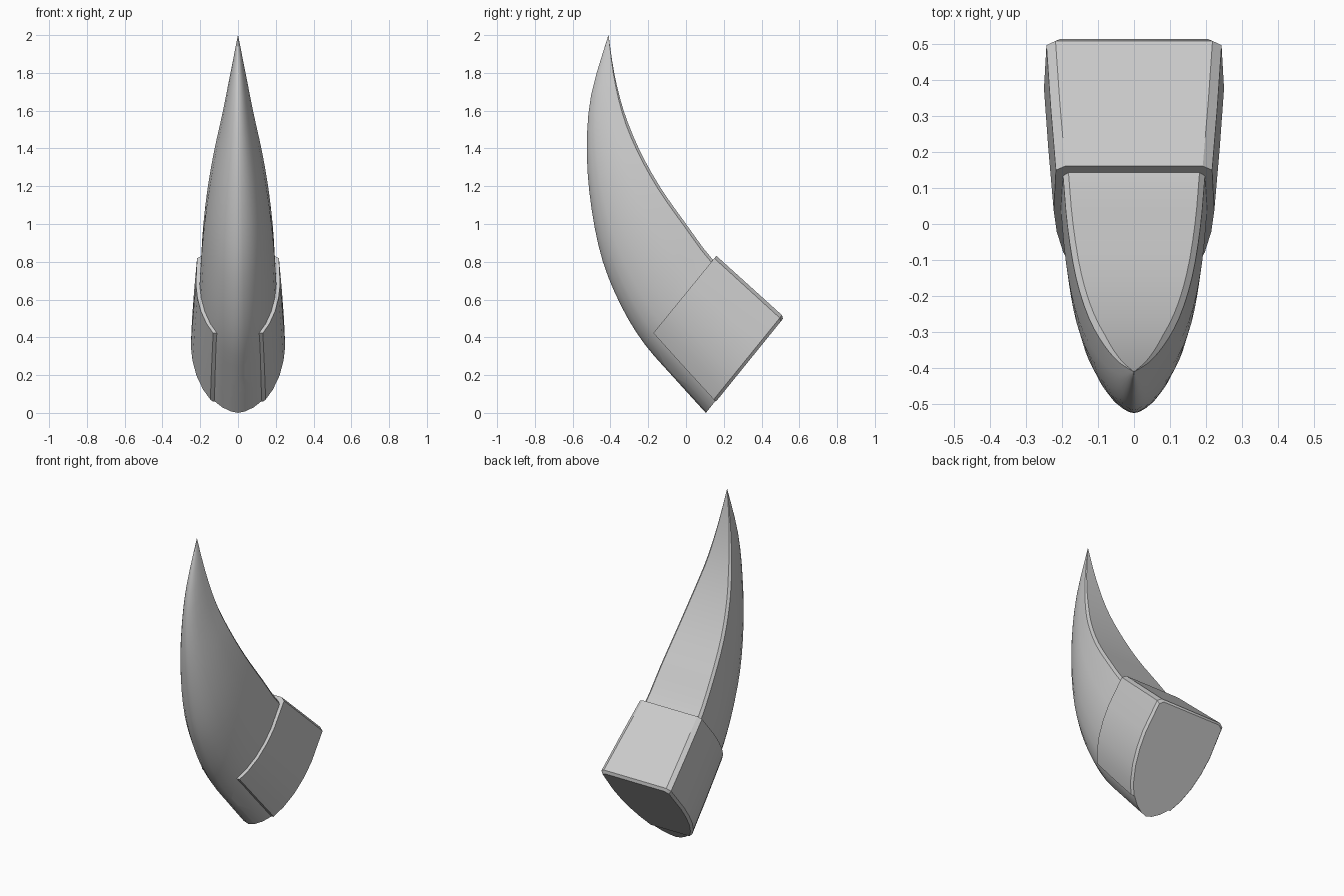
import bpy, bmesh, math
from mathutils import Vector, Matrix

if "Cube" in bpy.data.objects:
    bpy.data.objects.remove(bpy.data.objects["Cube"])

grey = bpy.data.materials.new("claw grey")
grey.use_nodes = True
grey.diffuse_color = (0.6, 0.6, 0.6, 1)
grey.node_tree.nodes["Principled BSDF"].inputs["Base Color"].default_value = (0.6, 0.6, 0.6, 1)

# Half cross-section: depth from the flat back to the keel, relative half width
SECTION = [(0.29, 1), (0.45, 0.96), (0.61, 0.87), (0.76, 0.72),
           (0.87, 0.55), (0.94, 0.36), (0.985, 0.16)]

# Stations: back point (y, z), keel point (y, z), half width
STATIONS = [
    ((0.50, 0.488), (0.105, 0.0), 0.23),
    ((0.32, 0.65), (-0.06, 0.182), 0.218),
    ((0.143, 0.81), (-0.22, 0.365), 0.203),
    ((0.0, 1.0), (-0.34, 0.56), 0.19),
    ((-0.14, 1.2), (-0.44, 0.80), 0.166),
    ((-0.25, 1.4), (-0.50, 1.08), 0.13),
    ((-0.33, 1.6), (-0.525, 1.38), 0.084),
    ((-0.38, 1.8), (-0.503, 1.68), 0.042),
    ((-0.41, 2.0), (-0.411, 1.999), 0.0005),
]


def spline(rows, steps):
    """Catmull-Rom refinement of a list of number rows."""
    out = []
    for i in range(len(rows) - 1):
        p = [rows[max(i - 1, 0)], rows[i], rows[i + 1], rows[min(i + 2, len(rows) - 1)]]
        for k in range(steps):
            t = k / steps
            out.append([b + 0.5 * t * (c - a + t * (2*a - 5*b + 4*c - d + t * (3*(b - c) + d - a)))
                        for a, b, c, d in zip(*p)])
    return out + [rows[-1]]


def ring(back, keel, half):
    """Place a half profile between back and keel, and mirror it."""
    back, keel = Vector((0, *back)), Vector((0, *keel))
    place = lambda t, x: back.lerp(keel, t) + Vector((x, 0, 0))
    return [place(t, x) for t, x in half] + [place(t, -x) for t, x in reversed(half) if x > 0]


def loft(name, rings):
    """Skin closed rings and cap both ends."""
    bm = bmesh.new()
    loops = [[bm.verts.new(co) for co in r] for r in rings]
    for a, b in zip(loops, loops[1:]):
        for i in range(len(a)):
            j = (i + 1) % len(a)
            bm.faces.new((a[i], a[j], b[j], b[i]))
    bm.faces.new(loops[0])
    bm.faces.new(loops[-1])
    bmesh.ops.recalc_face_normals(bm, faces=bm.faces)
    mesh = bpy.data.meshes.new(name)
    bm.to_mesh(mesh)
    bm.free()
    obj = bpy.data.objects.new(name, mesh)
    bpy.context.collection.objects.link(obj)
    mesh.materials.append(grey)
    return obj


def activate(obj):
    bpy.ops.object.select_all(action='DESELECT')
    obj.select_set(True)
    bpy.context.view_layer.objects.active = obj


# Claw blade with a chamfered rim along the flat back
claw_rings = []
for by, bz, ky, kz, w in spline([[*b, *k, w] for b, k, w in STATIONS], 3):
    depth = math.hypot(by - ky, bz - kz)
    c = min(0.015, 0.15 * w)
    half = [(0, 0.97 * w - c), (min(c / depth, 0.1), 0.97 * w)]
    half += [(t, x * w) for t, x in SECTION] + [(1, 0)]
    claw_rings.append(ring((by, bz), (ky, kz), half))
claw = loft("claw", claw_rings)

# Slot cut into the keel at the base
start, end = Vector((0, -0.125, 0.245)), Vector((0, 0.16, -0.07))
along = (end - start).normalized()
outward = Vector((0, along.z, -along.y))
bm = bmesh.new()
bmesh.ops.create_cube(bm, size=1)
size = Matrix.Diagonal((0.07, 0.1, (end - start).length, 1))
turn = Matrix((Vector((1, 0, 0)), outward, along)).transposed().to_4x4()
centre = (start + end) / 2 + outward * 0.035
bm.transform(Matrix.Translation(centre) @ turn @ size)
bmesh.ops.recalc_face_normals(bm, faces=bm.faces)
slot_mesh = bpy.data.meshes.new("slot_cutter")
bm.to_mesh(slot_mesh)
bm.free()
slot = bpy.data.objects.new("slot_cutter", slot_mesh)
slot.hide_render = True
bpy.context.collection.objects.link(slot)
activate(claw)
cut = claw.modifiers.new("slot", 'BOOLEAN')
cut.operation = 'DIFFERENCE'
cut.solver = 'EXACT'
cut.object = slot
bpy.ops.object.modifier_apply(modifier=cut.name)
bpy.data.objects.remove(slot)


# Collar wrapped around the back and sides of the base, bevelled at its end
def collar_ring(station, inset=0.0, slide=0.0):
    back, keel, w = station
    b, k = Vector(back), Vector(keel)
    depth = (b - k).length
    axis = Vector((b.y - k.y, k.x - b.x)) / depth * slide
    lift, side = (0.028 - inset) / depth, 0.02 - inset
    half = [(-lift, w - 0.012 - inset), (0.03 - lift, 0.97 * w + side)]
    half += [(t, x * w + side) for t, x in SECTION if t < 0.9]
    return ring(b + axis, k + axis, half)


base, middle, front = STATIONS[:3]
collar = loft("collar", [collar_ring(base, 0.012, 0.004), collar_ring(base, 0, -0.012),
                         collar_ring(middle), collar_ring(front)])

for obj in (claw, collar):
    activate(obj)
    bpy.ops.object.shade_smooth_by_angle(angle=math.radians(32))
